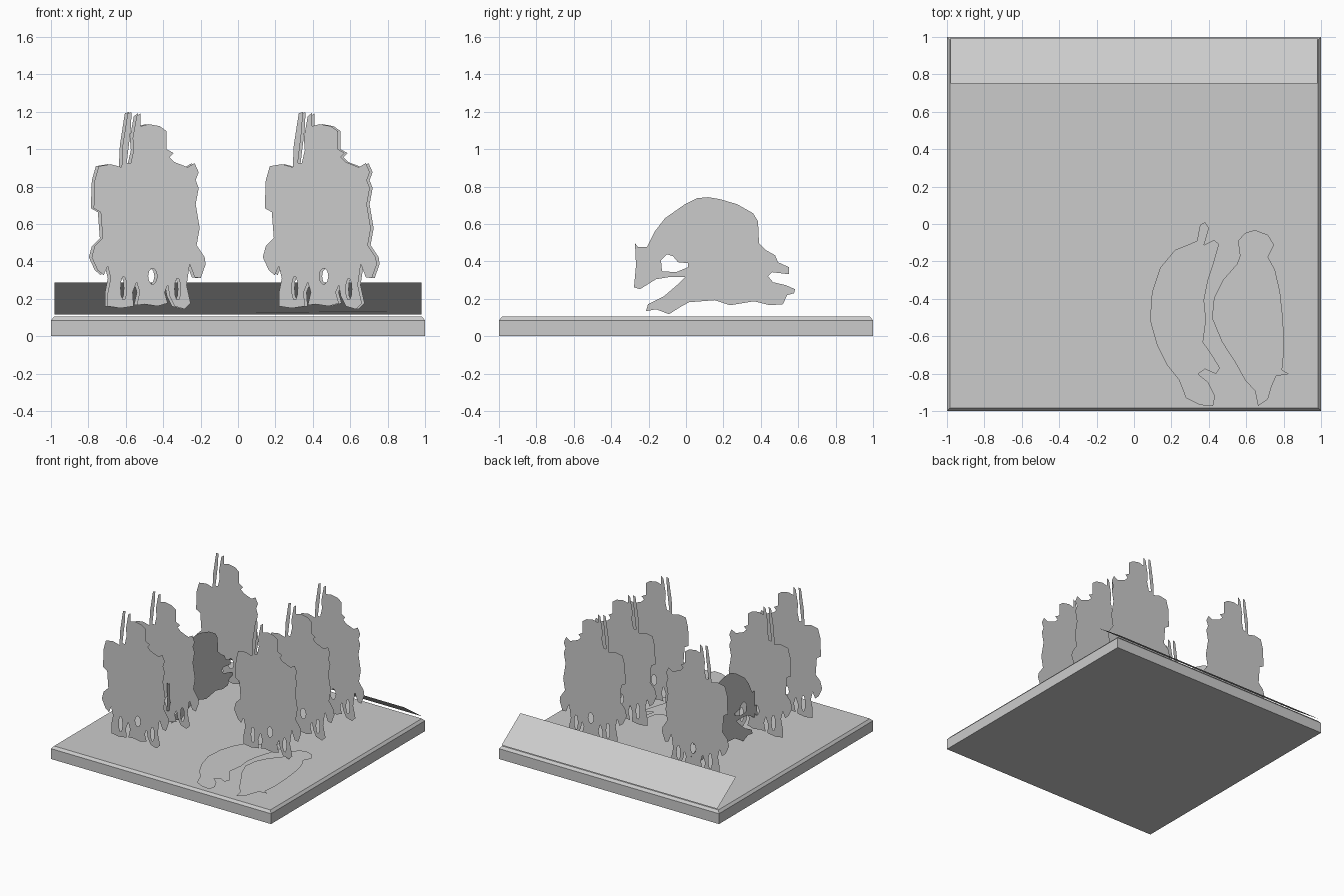
import bpy, bmesh, math

grey = bpy.data.materials.new("plain grey")
grey.diffuse_color = (0.6, 0.6, 0.6, 1)
UNIT = 187  # sketch steps per model unit


def make_object(name, bm):
    mesh = bpy.data.meshes.new(name)
    bm.to_mesh(mesh)
    bm.free()
    mesh.materials.append(grey)
    obj = bpy.data.objects.new(name, mesh)
    bpy.context.collection.objects.link(obj)
    return obj


def ellipse(cx, cy, rx, ry, n=10):
    return [(cx + rx * math.cos(math.tau * i / n), cy + ry * math.sin(math.tau * i / n))
            for i in range(n)]


def cutout(name, loops, origin, place):
    """Flat filled silhouette; the first loop is the outline, later loops are holes."""
    bm = bmesh.new()
    edges = []
    for loop in loops:
        vs = [bm.verts.new(((u - origin[0]) / UNIT, (origin[1] - v) / UNIT, 0)) for u, v in loop]
        edges += [bm.edges.new((vs[i], vs[(i + 1) % len(vs)])) for i in range(len(vs))]
    bmesh.ops.triangle_fill(bm, use_beauty=True, edges=edges, normal=(0, 0, 1))
    for f in bm.faces:
        f.normal_update()
        if f.normal.z < 0:
            f.normal_flip()
    for v in bm.verts:
        v.co = place(v.co.x, v.co.y)
    return make_object(name, bm)


# Base slab with chamfered upper rim
bm = bmesh.new()
rings = []
for half, z in ((1, 0), (1, 0.085), (0.983, 0.105)):
    rings.append([bm.verts.new((sx * half, sy * half, z))
                  for sx, sy in ((-1, -1), (1, -1), (1, 1), (-1, 1))])
for a, b in zip(rings, rings[1:]):
    for i in range(4):
        j = (i + 1) % 4
        bm.faces.new((a[i], a[j], b[j], b[i]))
bm.faces.new(rings[0][::-1])
bm.faces.new(rings[-1])
make_object("base", bm)

# Sloping plate at the back edge
bm = bmesh.new()
bm.faces.new([bm.verts.new(p) for p in
              ((-0.98, 0.75, 0.287), (0.98, 0.75, 0.287), (0.98, 0.995, 0.117), (-0.98, 0.995, 0.117))])
make_object("back_plate", bm)

# Standing mounted figures: silhouette with two spears, legs and gaps between them
rider = [
    (99, 166), (111, 164), (122, 167), (123, 145), (128, 113), (132, 112), (131, 130),
    (127, 163), (131, 163), (134, 150), (133, 138), (137, 116), (141, 113), (141, 126),
    (149, 124), (160, 126), (167, 131), (167, 149), (174, 153), (170, 157), (175, 162),
    (188, 167), (195, 163), (199, 172), (196, 180), (199, 188), (196, 204), (200, 228),
    (197, 245), (205, 257), (206, 264), (201, 278), (195, 277), (190, 264), (187, 285),
    (191, 303), (185, 309), (175, 306), (170, 296), (168, 285), (165, 292), (168, 303),
    (158, 306), (145, 304), (137, 305), (140, 292), (137, 282), (133, 292), (134, 306),
    (121, 308), (108, 306), (108, 293), (111, 278), (108, 266), (104, 275), (98, 270),
    (92, 257), (95, 246), (103, 238), (101, 212), (94, 208), (95, 180)]
gaps = [ellipse(153, 276, 4.5, 8), ellipse(124, 288, 3, 12), ellipse(178, 289, 3, 11)]
rows = [-0.65, -0.24, 0.17, 0.58]
for side, column, cx, used in (("left", "L", -0.475, (0, 1, 3)), ("right", "R", 0.455, (1, 2, 3))):
    for r in used:
        x0 = cx - (0.015 if r % 2 else 0)
        cutout(f"rider_{side}_{r + 1}", [rider] + gaps, (149.5, 336),
               lambda u, v, x0=x0, y0=rows[r]: (x0 + u, y0, v))

# Fallen mount standing edge-on, filling the empty place on the left
mount = [
    (635, 243), (638, 247), (647, 247), (655, 231), (665, 218), (685, 204), (697, 198),
    (708, 197), (720, 199), (737, 204), (753, 213), (758, 221), (759, 243), (766, 250),
    (775, 255), (778, 262), (789, 267), (789, 274), (772, 272), (768, 276), (773, 282),
    (786, 285), (795, 289), (794, 293), (787, 295), (783, 304), (770, 305), (754, 301),
    (730, 305), (715, 300), (689, 302), (680, 307), (669, 314), (656, 309), (646, 311),
    (648, 304), (664, 296), (678, 284), (685, 277), (668, 277), (656, 279), (648, 284),
    (640, 289), (634, 287), (636, 265)]
mouth = [(661, 260), (667, 254), (673, 256), (678, 262), (688, 263), (688, 267), (676, 272), (662, 271)]
cutout("fallen_mount", [mount, mouth], (686, 336), lambda u, v: (-0.455, u, v))

# Two silhouettes lying flat on the base, front right
lying_mount = [
    (1205, 222), (1209, 228), (1204, 245), (1214, 240), (1219, 244), (1214, 262), (1208, 280),
    (1204, 300), (1206, 320), (1203, 342), (1212, 355), (1220, 368), (1216, 374), (1205, 369),
    (1198, 374), (1208, 382), (1215, 396), (1213, 406), (1200, 405), (1186, 398), (1179, 380),
    (1167, 365), (1157, 345), (1150, 320), (1152, 292), (1160, 268), (1175, 250), (1197, 241), (1200, 225)]
lying_figure = [
    (1255, 230), (1268, 235), (1274, 245), (1268, 257), (1275, 270), (1280, 292), (1283, 320),
    (1284, 350), (1282, 370), (1289, 374), (1276, 376), (1271, 388), (1268, 399), (1258, 406),
    (1255, 391), (1245, 380), (1235, 362), (1222, 342), (1212, 318), (1214, 298), (1223, 280),
    (1237, 264), (1240, 256), (1238, 241), (1245, 233)]
for name, loop, z in (("lying_mount", lying_mount, 0.127), ("lying_figure", lying_figure, 0.133)):
    cutout(name, [loop], (1134, 224), lambda u, v, z=z: (u, v, z + 0.004 * v))
